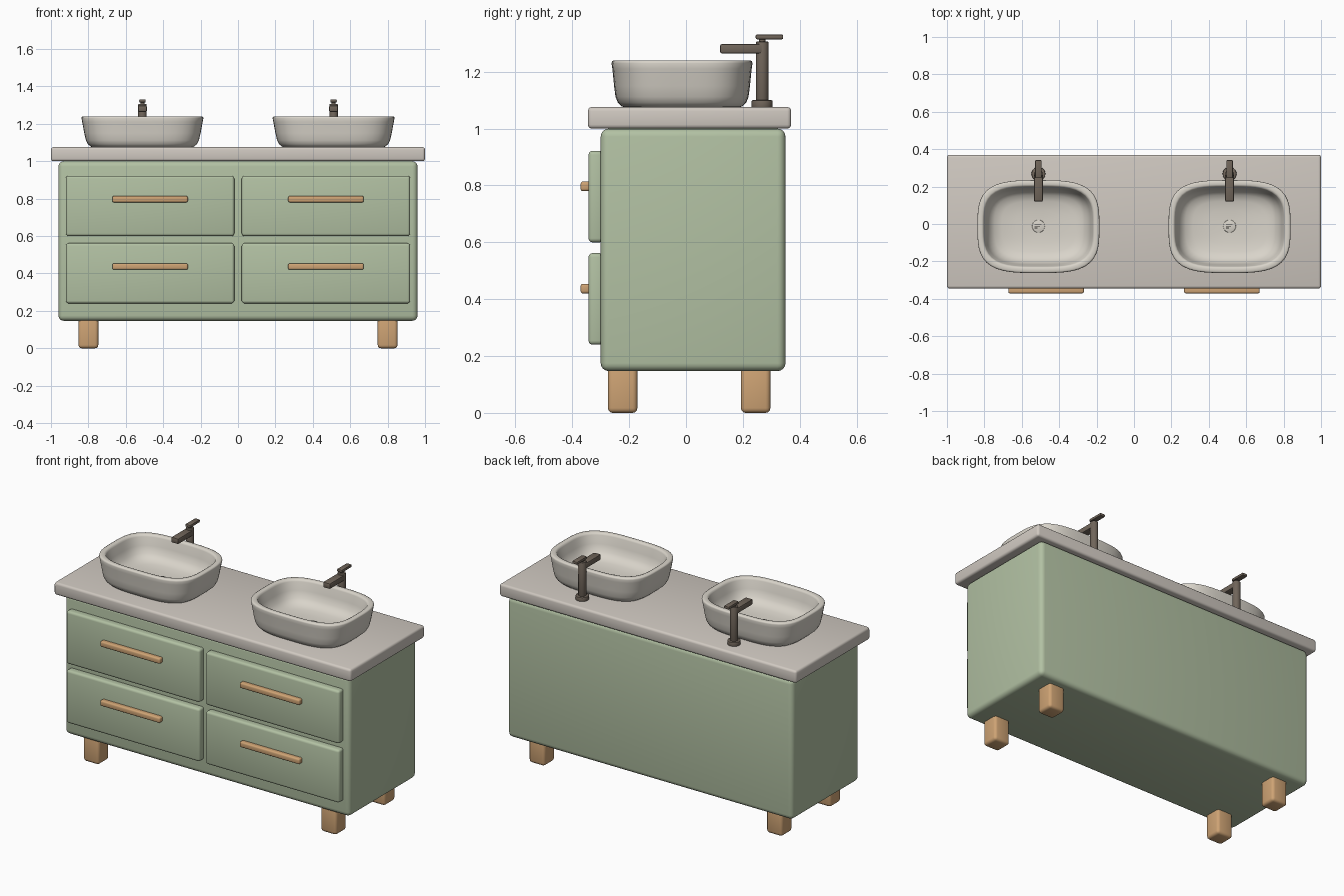
import bpy, bmesh, math
from mathutils import Matrix

if "Cube" in bpy.data.objects:
    bpy.data.objects.remove(bpy.data.objects["Cube"])


def to_linear(c):
    c /= 255
    return c / 12.92 if c <= 0.04045 else ((c + 0.055) / 1.055) ** 2.4


def material(name, rgb):
    m = bpy.data.materials.new(name)
    m.diffuse_color = [to_linear(c) for c in rgb] + [1]
    m.use_nodes = True
    m.node_tree.nodes["Principled BSDF"].inputs["Base Color"].default_value = m.diffuse_color
    return m


GREEN = material("sage_green", (178, 193, 163))
STONE = material("warm_stone", (208, 201, 193))
CERAMIC = material("ceramic", (217, 212, 202))
WOOD = material("light_wood", (206, 163, 116))
METAL = material("dark_bronze", (112, 101, 90))
DARK = material("drain_slot", (45, 43, 40))


def finish(bm, name, mat, angle=40):
    bmesh.ops.recalc_face_normals(bm, faces=bm.faces)
    me = bpy.data.meshes.new(name)
    bm.to_mesh(me)
    bm.free()
    me.materials.append(mat)
    ob = bpy.data.objects.new(name, me)
    bpy.context.collection.objects.link(ob)
    bpy.context.view_layer.objects.active = ob
    ob.select_set(True)
    bpy.ops.object.shade_smooth_by_angle(angle=math.radians(angle))
    ob.select_set(False)
    return ob


def box(name, mat, x, y, z, bevel=0.0, segs=3):
    """Rounded box from (min, max) pairs."""
    bm = bmesh.new()
    bmesh.ops.create_cube(bm, size=1)
    for v in bm.verts:
        for i, (lo, hi) in enumerate((x, y, z)):
            v.co[i] = lo + (v.co[i] + 0.5) * (hi - lo)
    if bevel:
        bmesh.ops.bevel(bm, geom=bm.edges[:], offset=bevel, segments=segs,
                        profile=0.5, affect='EDGES')
    return finish(bm, name, mat)


def cylinder(name, mat, x, y, z, r, bevel=0.0, sides=24):
    bm = bmesh.new()
    bmesh.ops.create_cone(bm, cap_ends=True, segments=sides, radius1=r, radius2=r,
                          depth=z[1] - z[0],
                          matrix=Matrix.Translation((x, y, (z[0] + z[1]) / 2)))
    if bevel:
        rims = [e for e in bm.edges if abs(e.verts[0].co.z - e.verts[1].co.z) < 1e-5]
        bmesh.ops.bevel(bm, geom=rims, offset=bevel, segments=2, profile=0.5,
                        affect='EDGES')
    return finish(bm, name, mat)


def basin(name, cx, cy):
    """Loft of superellipse rings: up the outside, over the rim, down inside."""
    rings = [(0.262, 0.198, 1.075), (0.276, 0.212, 1.078), (0.292, 0.226, 1.092),
             (0.302, 0.234, 1.112), (0.311, 0.239, 1.15), (0.322, 0.245, 1.21),
             (0.326, 0.248, 1.23), (0.324, 0.246, 1.237), (0.318, 0.240, 1.24),
             (0.302, 0.224, 1.24), (0.295, 0.217, 1.237), (0.291, 0.213, 1.228),
             (0.278, 0.203, 1.18), (0.262, 0.190, 1.14), (0.235, 0.168, 1.117),
             (0.195, 0.135, 1.105), (0.12, 0.085, 1.099), (0.04, 0.04, 1.096)]
    n, bm, loops = 64, bmesh.new(), []
    for a, b, z in rings:
        p = 2 / (3.4 if a > 0.1 else 2)
        loop = []
        for i in range(n):
            t = 2 * math.pi * (i + 0.5) / n
            c, s = math.cos(t), math.sin(t)
            # even angular spacing on the superellipse
            k = (abs(c) ** (2 / p) + abs(s) ** (2 / p)) ** (-p / 2)
            loop.append(bm.verts.new((cx + a * c * k, cy + b * s * k, z)))
        loops.append(loop)
    for l0, l1 in zip(loops, loops[1:]):
        for i in range(n):
            j = (i + 1) % n
            bm.faces.new((l0[i], l0[j], l1[j], l1[i]))
    bm.faces.new(loops[0][::-1])
    bm.faces.new(loops[-1])
    return finish(bm, name, CERAMIC, 60)


# Cabinet and countertop
box("cabinet", GREEN, (-0.96, 0.96), (-0.30, 0.35), (0.147, 1.0), 0.028, 4)
box("countertop", STONE, (-1, 1), (-0.345, 0.37), (1.0, 1.076), 0.014)

# Drawers with bar handles
for side, cx in (("left", -0.47), ("right", 0.47)):
    for row, z0 in (("lower", 0.24), ("upper", 0.60)):
        box(f"{side}_{row}_drawer", GREEN, (cx - 0.45, cx + 0.45), (-0.343, -0.29),
            (z0, z0 + 0.322), 0.014)
        hz = z0 + 0.197
        box(f"{side}_{row}_handle", WOOD, (cx - 0.202, cx + 0.202), (-0.371, -0.335),
            (hz - 0.017, hz + 0.017), 0.009)

# Legs
for sx, side in ((-1, "left"), (1, "right")):
    for y, end in ((-0.223, "front"), (0.245, "back")):
        box(f"{side}_{end}_leg", WOOD, (sx * 0.8 - 0.053, sx * 0.8 + 0.053),
            (y - 0.052, y + 0.052), (0, 0.17), 0.017)

# Basins, drains and taps
for side, x in (("left", -0.511), ("right", 0.511)):
    basin(f"{side}_basin", x, -0.014)
    cylinder(f"{side}_drain", CERAMIC, x, -0.012, (1.09, 1.104), 0.034, 0.003)
    for k, (dx, w) in enumerate(((-0.002, 0.018), (-0.006, 0.014), (-0.012, 0.008))):
        yy = -0.002 - 0.010 * k
        box(f"{side}_drain_slot_{k}", DARK, (x + dx - w, x + dx + w),
            (yy - 0.002, yy + 0.002), (1.102, 1.1055))
    ty = 0.268
    cylinder(f"{side}_tap_base", METAL, x, ty, (1.07, 1.10), 0.037, 0.004)
    cylinder(f"{side}_tap_column", METAL, x, ty, (1.09, 1.306), 0.0225, 0.003)
    box(f"{side}_tap_spout", METAL, (x - 0.024, x + 0.024), (0.12, 0.268),
        (1.264, 1.298), 0.007, 2)
    cylinder(f"{side}_tap_stem", METAL, x, ty, (1.30, 1.318), 0.011)
    box(f"{side}_tap_lever", METAL, (x - 0.017, x + 0.017), (0.245, 0.342),
        (1.314, 1.331), 0.005, 2)
